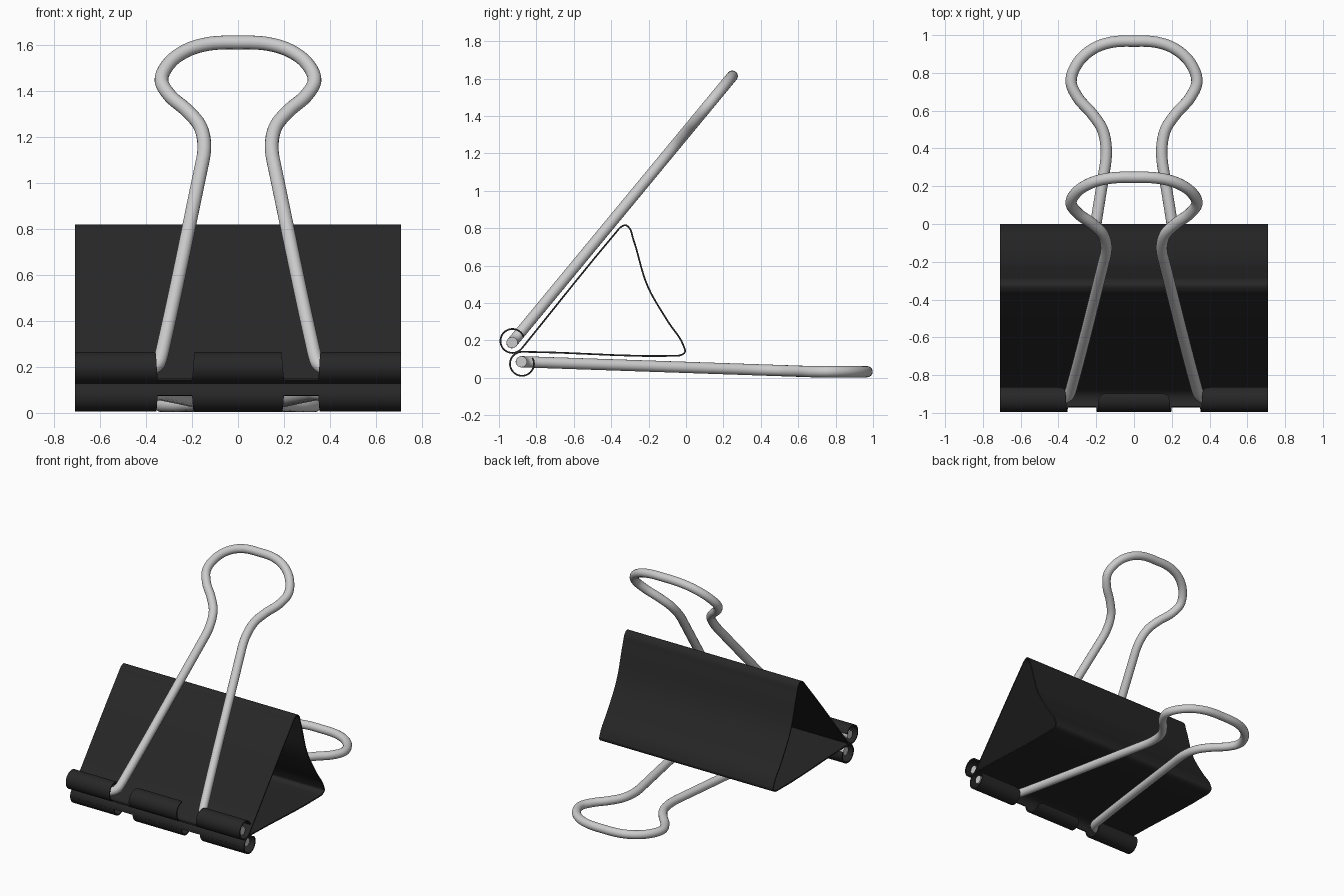
import bpy, bmesh, math
from mathutils import Vector

if "Cube" in bpy.data.objects:
    bpy.data.objects.remove(bpy.data.objects["Cube"])

W = 0.71        # half width of the clip
R = 0.064       # curl radius
T = 0.009       # sheet thickness

black = bpy.data.materials.new("black_steel")
black.diffuse_color = (0.02, 0.02, 0.02, 1)
black.use_nodes = True
black.node_tree.nodes["Principled BSDF"].inputs["Base Color"].default_value = black.diffuse_color


def smooth_path(pts, n=5):
    """Hermite spline through 2D points; collinear runs stay straight."""
    p = [Vector(q) for q in pts]
    tan = []
    for i in range(len(p)):
        t = Vector((0, 0))
        for a, b in ((i - 1, i), (i, i + 1)):
            if a >= 0 and b < len(p):
                s = p[b] - p[a]
                t += s / s.length_squared
        tan.append(t.normalized())
    out = []
    for i in range(len(p) - 1):
        a, b = p[i], p[i + 1]
        length = (b - a).length
        for k in range(n):
            t = k / n
            out.append(a * (2*t**3 - 3*t*t + 1) + b * (3*t*t - 2*t**3)
                       + tan[i] * length * (t**3 - 2*t*t + t)
                       + tan[i + 1] * length * (t**3 - t*t))
    return out + [p[-1]]


def shade(ob):
    bpy.ops.object.select_all(action='DESELECT')
    ob.select_set(True)
    bpy.context.view_layer.objects.active = ob
    bpy.ops.object.shade_smooth_by_angle(angle=math.radians(40))


def sheet(name, rows):
    """Sheet metal from rows of (x left, x right, y, z)."""
    bm = bmesh.new()
    prev = None
    for x0, x1, y, z in rows:
        cur = (bm.verts.new((x0, y, z)), bm.verts.new((x1, y, z)))
        if prev:
            bm.faces.new((prev[0], prev[1], cur[1], cur[0]))
        prev = cur
    me = bpy.data.meshes.new(name)
    bm.to_mesh(me)
    bm.free()
    me.materials.append(black)
    ob = bpy.data.objects.new(name, me)
    bpy.context.collection.objects.link(ob)
    bpy.context.view_layer.objects.active = ob
    mod = ob.modifiers.new("thickness", 'SOLIDIFY')
    mod.thickness = T
    mod.offset = 0
    bpy.ops.object.modifier_apply(modifier=mod.name)
    shade(ob)


def curl_point(curl, sweep):
    cy, cz, start, sign = curl
    a = math.radians(start + sign * sweep)
    return cy + R * math.cos(a), cz + R * math.sin(a)


# Curls: centre y, centre z, start angle, turning direction
UPPER = (-0.928, 0.197, -39, -1)
LOWER = (-0.877, 0.075, 90, 1)
CUT = 90        # sweep where the slots for the handle begin

# Spring body: triangular profile plus the unslotted start of each curl
profile = smooth_path([
    curl_point(UPPER, 0), (-0.384, 0.766), (-0.373, 0.779), (-0.347, 0.807),
    (-0.322, 0.816), (-0.304, 0.802), (-0.283, 0.745), (-0.203, 0.485),
    (-0.096, 0.30), (-0.012, 0.168), (-0.005, 0.14), (-0.043, 0.118),
    (-0.06, 0.1175), (-0.83, 0.1385), curl_point(LOWER, 0)])
head = [curl_point(UPPER, s) for s in range(CUT, 0, -10)]
tail = [curl_point(LOWER, s) for s in range(10, CUT + 1, 10)]
sheet("spring_body", [(-W, W, p[0], p[1]) for p in head + profile + tail])


def tab_rows(curl, end, left, right, slant, r, round_left, round_right):
    """Curled tab whose slot edges slant and end in rounded corners."""
    rows = []
    steps = 40
    for i in range(steps + 1):
        s = CUT + (end - CUT) * i / steps
        dist = math.radians(end - s) * R
        inset = slant * i / steps
        if dist < r:
            inset += r - math.sqrt(r * r - (r - dist) ** 2)
        y, z = curl_point(curl, s)
        rows.append((left + inset * round_left, right - inset * round_right, y, z))
    return rows


# Curled tabs holding the handles
for label, curl in (("upper", UPPER), ("lower", LOWER)):
    sheet(label + "_middle_tab", tab_rows(curl, 258, -0.20, 0.20, 0.015, 0.035, 1, 1))
    sheet(label + "_right_tube", tab_rows(curl, 300, 0.35, W, 0.015, 0.04, 1, 0))
    sheet(label + "_left_tube", tab_rows(curl, 300, -W, -0.35, 0.015, 0.04, 0, 1))

# Wire handle outline: (x, distance from the pivot), right half then mirrored
half = smooth_path([
    (0.69, 0), (0.43, 0), (0.40, 0), (0.355, 0.025), (0.333, 0.085), (0.3268, 0.12),
    (0.1564, 1.165), (0.1515, 1.195), (0.147, 1.28), (0.167, 1.38), (0.224, 1.466),
    (0.298, 1.55), (0.333, 1.63), (0.30, 1.73), (0.224, 1.803), (0.12, 1.842),
    (0.06, 1.848), (0, 1.848)], 6)
outline = [(p.x, p.y) for p in half]
outline += [(-x, d) for x, d in reversed(outline[:-1])]


def handle(name, place):
    cu = bpy.data.curves.new(name, 'CURVE')
    cu.dimensions = '3D'
    cu.bevel_depth = 0.03
    cu.bevel_resolution = 6
    cu.use_fill_caps = True
    sp = cu.splines.new('POLY')
    sp.points.add(len(outline) - 1)
    for pt, (x, d) in zip(sp.points, outline):
        y, z = place(d)
        pt.co = (x, y, z, 1)
    ob = bpy.data.objects.new(name, cu)
    bpy.context.collection.objects.link(ob)
    bpy.ops.object.select_all(action='DESELECT')
    ob.select_set(True)
    bpy.context.view_layer.objects.active = ob
    bpy.ops.object.convert(target='MESH')
    shade(bpy.context.view_layer.objects.active)


# Raised handle and flat handle
handle("upper_handle", lambda d: (-0.93 + d * 0.637, 0.188 + d * 0.771))
handle("lower_handle", lambda d: (-0.88 + d, 0.086 - 0.053 * min(d / 1.55, 1)))
